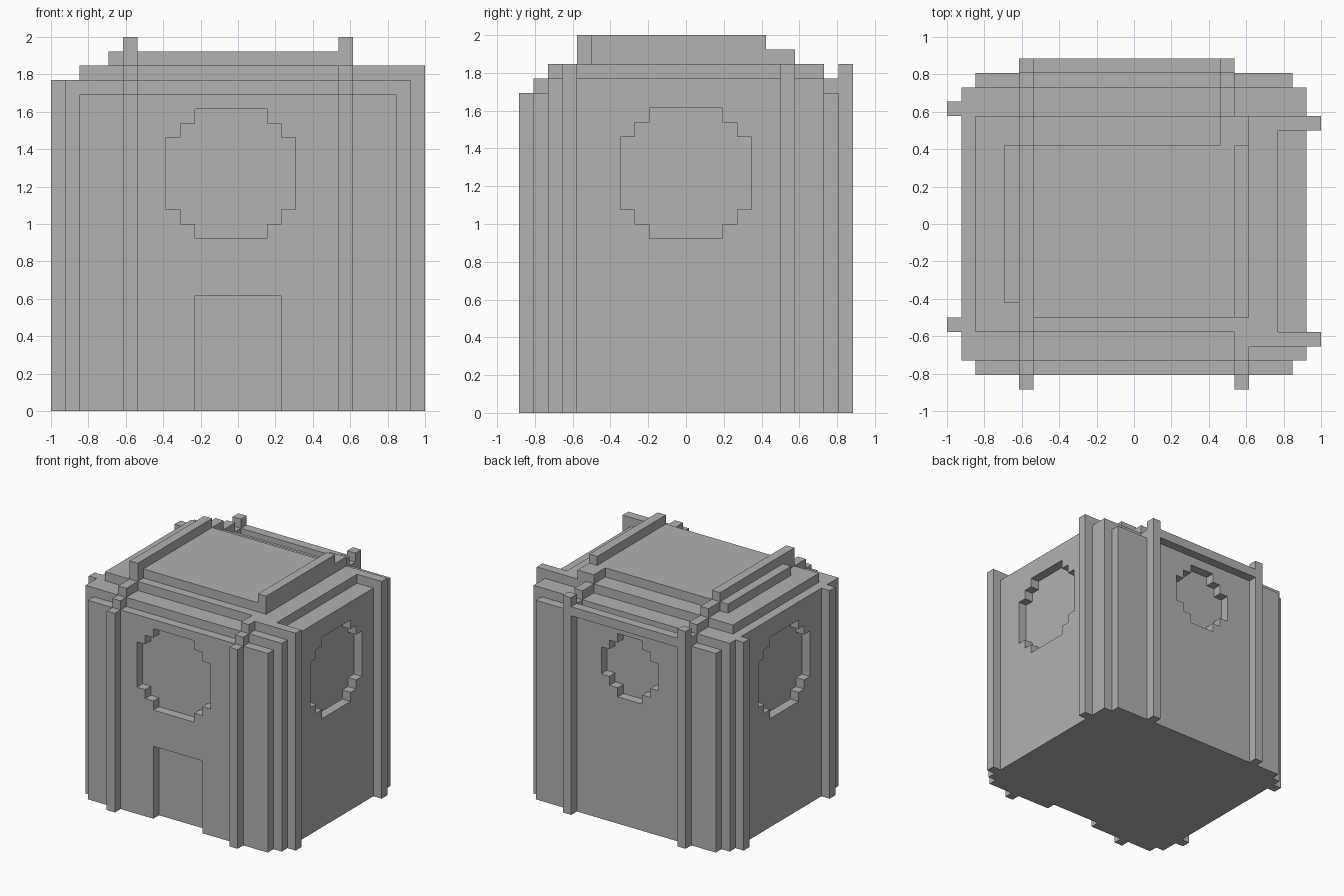
import bpy
import bmesh
from mathutils import Vector

UNIT = 1 / 13  # size of one building block

if "Cube" in bpy.data.objects:
    bpy.data.objects.remove(bpy.data.objects["Cube"], do_unlink=True)

stone = bpy.data.materials.new("stone_grey")
stone.use_nodes = True
GREY = (0.445, 0.445, 0.445, 1)
stone.diffuse_color = GREY
stone.node_tree.nodes["Principled BSDF"].inputs["Base Color"].default_value = GREY


def make_object(name, bm):
    bmesh.ops.recalc_face_normals(bm, faces=bm.faces)
    mesh = bpy.data.meshes.new(name)
    bm.to_mesh(mesh)
    bm.free()
    mesh.materials.append(stone)
    obj = bpy.data.objects.new(name, mesh)
    bpy.context.collection.objects.link(obj)
    return obj


def block(name, x, y, z):
    """Box between block coordinates, each given as (low, high)."""
    bm = bmesh.new()
    bmesh.ops.create_cube(bm, size=1)
    for v in bm.verts:
        v.co = Vector([(lo + hi) / 2 + c * (hi - lo)
                       for c, (lo, hi) in zip(v.co, (x, y, z))]) * UNIT
    return make_object(name, bm)


def stepped_disc(half):
    """Outline of a blocky circle, one quarter turned four times."""
    a, b, c = half, half - 1, half - 2
    quarter = [(a, c), (b, c), (b, b), (c, b), (c, a)]
    outline = []
    for _ in range(4):
        outline += quarter
        quarter = [(-v, u) for u, v in quarter]
    return outline


def recess(wall, outline, centre, axis, depth):
    """Cut an outline through a wall; axis is the wall's normal, 0 or 1."""
    bm = bmesh.new()
    verts = []
    for u, v in outline:
        co = [0, 0, centre[1] + v]
        co[axis] = depth[0] - 0.5
        co[1 - axis] = centre[0] + u
        verts.append(bm.verts.new(Vector(co) * UNIT))
    face = bm.faces.new(verts)
    push = Vector((0, 0, 0))
    push[axis] = (depth[1] - depth[0] + 1) * UNIT
    moved = bmesh.ops.extrude_face_region(bm, geom=[face], use_keep_orig=True)["geom"]
    bmesh.ops.translate(bm, vec=push, verts=[g for g in moved if isinstance(g, bmesh.types.BMVert)])
    cutter = make_object("recess_cutter", bm)
    cutter.hide_render = True
    mod = wall.modifiers.new("recess", "BOOLEAN")
    mod.operation = "DIFFERENCE"
    mod.solver = "EXACT"
    mod.object = cutter
    bpy.context.view_layer.objects.active = wall
    bpy.ops.object.modifier_apply(modifier=mod.name)
    bpy.data.objects.remove(cutter, do_unlink=True)


# Solid core and the four wall slabs
block("core", (-11, 11), (-9.5, 9.5), (0, 23))
front_wall = block("front_wall", (-11, 11), (-10.5, -9.5), (0, 22))
back_wall = block("back_wall", (-11, 11), (9.5, 10.5), (0, 22))
left_wall = block("left_wall", (11, 12), (-9.5, 9.5), (0, 23))
right_wall = block("right_wall", (-12, -11), (-9.5, 9.5), (0, 23))

# Round window recesses and the doorway
big, small = stepped_disc(4.5), stepped_disc(3.5)
recess(front_wall, big, (-0.5, 16.5), 1, (-10.5, -9.5))
recess(back_wall, small, (-0.5, 17.5), 1, (9.5, 10.5))
recess(left_wall, big, (0, 16.5), 0, (11, 12))
recess(right_wall, big, (0, 16.5), 0, (-12, -11))
doorway = [(-3, -1), (3, -1), (3, 8), (-3, 8)]
recess(front_wall, doorway, (0, 0), 1, (-10.5, -9.5))

# Roof tiers
block("lower_roof", (-11, 10), (-7.5, 7.5), (23, 24))
block("upper_roof", (-8, 8), (-6.5, 5.5), (24, 25))
block("upper_roof_right_edge", (-9, -8), (-5.5, 5.5), (24, 25))
block("upper_roof_back_corner", (7, 8), (5.5, 7.5), (24, 25))
block("right_ridge", (-8, -7), (-7.5, 5.5), (24, 26))
block("left_ridge", (7, 8), (-6.5, 5.5), (25, 26))

# Ribs that climb the walls and step over the roof edges
front_steps = [((-11.5, -10.5), 0, 22), ((-10.5, -9.5), 22, 23), ((-9.5, -7.5), 23, 24)]
back_steps = [((10.5, 11.5), 0, 24), ((9.5, 10.5), 22, 23),
              ((7.5, 9.5), 23, 24), ((5.5, 7.5), 24, 25)]
for side, steps, starts in (("front", front_steps, (-8, 7)), ("back", back_steps, (-8, 6))):
    for start, hand in zip(starts, ("right", "left")):
        for n, (y, low, high) in enumerate(steps):
            block(f"{side}_{hand}_rib_{n + 1}", (start, start + 1), y, (low, high))
block("back_beam", (-7, 6), (10.5, 11.5), (22, 23))

# Side pillars, with beams over the roof on the left
for place, y in (("front", -7.5), ("back", 7.5)):
    block(f"right_{place}_pillar", (-13, -12), (y, y + 1), (0, 23))
    block(f"left_{place}_pillar", (12, 13), (y - 1, y), (0, 24))
    block(f"left_{place}_beam", (8, 12), (y - 1, y), (23, 24))
